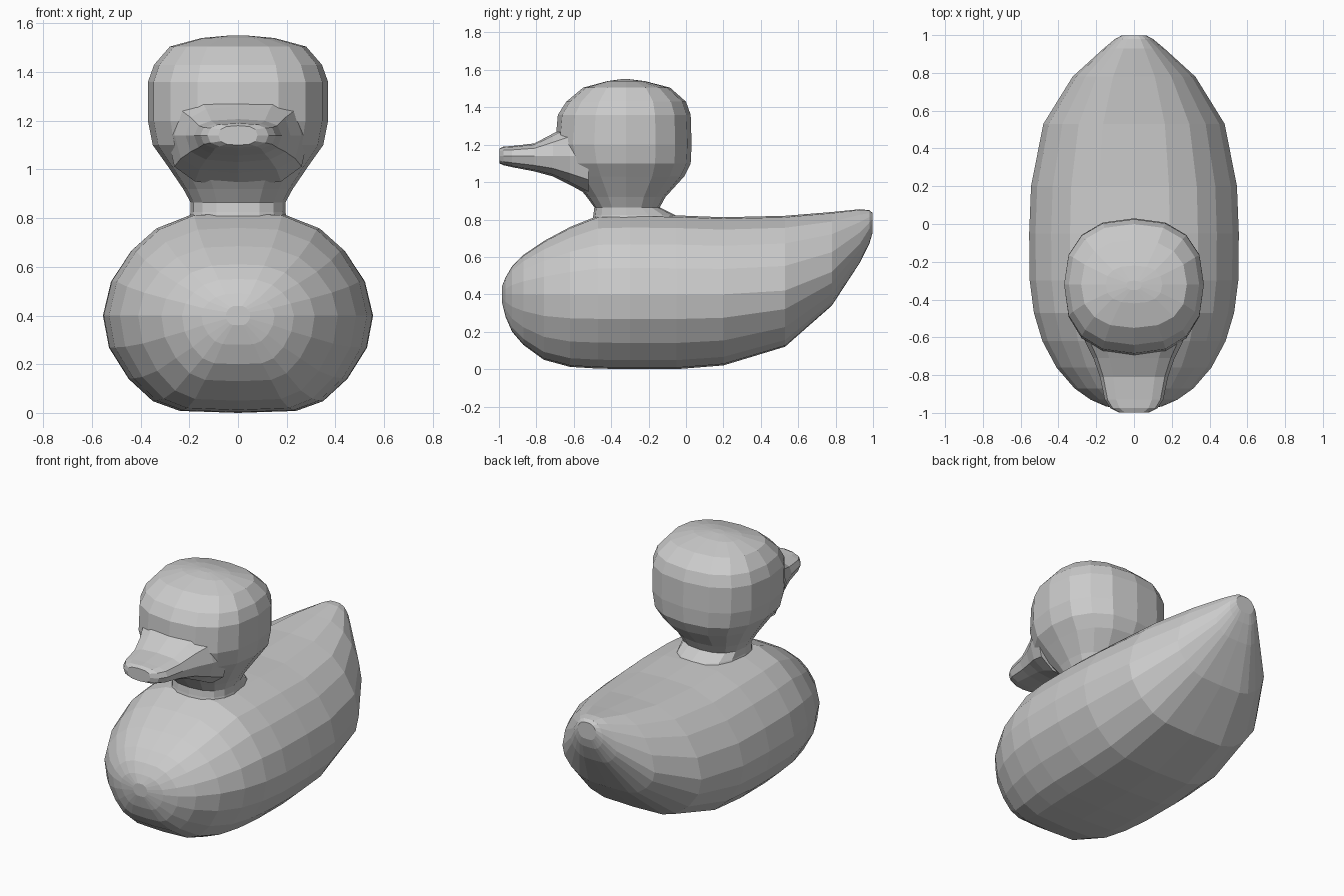
import bpy, bmesh
from math import cos, sin, pi, copysign


def loft(name, rings):
    """Skin a stack of equal-length point rings and cap both ends."""
    bm = bmesh.new()
    loops = [[bm.verts.new(p) for p in ring] for ring in rings]
    n = len(loops[0])
    for a, b in zip(loops, loops[1:]):
        for i in range(n):
            j = (i + 1) % n
            bm.faces.new((a[i], a[j], b[j], b[i]))
    bm.faces.new(loops[0])
    bm.faces.new(loops[-1])
    bmesh.ops.recalc_face_normals(bm, faces=bm.faces)
    mesh = bpy.data.meshes.new(name)
    bm.to_mesh(mesh)
    bm.free()
    obj = bpy.data.objects.new(name, mesh)
    bpy.context.collection.objects.link(obj)
    return obj


def rounded(n, power):
    """Unit superellipse outline."""
    f = lambda v: copysign(abs(v) ** (2 / power), v) if abs(v) > 1e-6 else 0
    return [(f(cos(2 * pi * i / n)), f(sin(2 * pi * i / n))) for i in range(n)]


def section(outline, y, w, low, mid, high):
    """Upright cross-section with different heights above and below mid."""
    return [(u * w, y, mid + v * ((high - mid) if v > 0 else (mid - low)))
            for u, v in outline]


# Body: mirrored half outline swept from breast to tail
half = [(0, -1), (.43, -.98), (.63, -.88), (.81, -.65), (.955, -.33), (1, 0),
        (.94, .33), (.79, .63), (.61, .84), (.34, .98), (0, 1)]
outline = half + [(-u, v) for u, v in half[-2:0:-1]]
body = [(-.985, .05, .36, .40, .44), (-.965, .15, .28, .40, .49),
        (-.93, .23, .20, .40, .55), (-.87, .315, .13, .40, .61),
        (-.76, .41, .05, .40, .685), (-.62, .485, .012, .40, .76),
        (-.47, .53, .003, .40, .82), (-.30, .552, 0, .40, .825),
        (-.05, .555, 0, .40, .822), (.20, .545, .02, .40, .812),
        (.53, .48, .12, .42, .82), (.78, .325, .34, .52, .84),
        (.93, .16, .57, .67, .855), (.98, .10, .67, .75, .85),
        (.998, .065, .73, .785, .835)]
loft("body", [section(outline, *s) for s in body])

# Head and neck: horizontal rings (z, half width, front y, back y)
head = [(.80, .20, -.50, -.03), (.825, .195, -.495, -.06), (.865, .195, -.49, -.14),
        (.92, .225, -.53, -.11), (1.03, .30, -.62, -.01), (1.10, .35, -.67, .025),
        (1.20, .37, -.70, .03), (1.36, .37, -.685, .025), (1.43, .345, -.64, 0),
        (1.505, .28, -.55, -.085), (1.54, .15, -.42, -.22), (1.55, .04, -.35, -.30)]
mid = -.32
loft("head", [[(u * w, mid + v * ((back - mid) if v > 0 else (mid - front)), z)
               for u, v in rounded(16, 2.4)] for z, w, front, back in head])

# Beak: flattened sections flaring back into the face
beak = [(-.52, .29, .93, 1.14, 1.32), (-.62, .26, .985, 1.14, 1.31),
        (-.71, .215, 1.03, 1.14, 1.26), (-.81, .18, 1.057, 1.14, 1.207),
        (-.93, .155, 1.08, 1.14, 1.193), (-.975, .125, 1.09, 1.14, 1.19),
        (-.998, .08, 1.10, 1.14, 1.18)]
loft("beak", [section(rounded(12, 2.8), *s) for s in beak])
